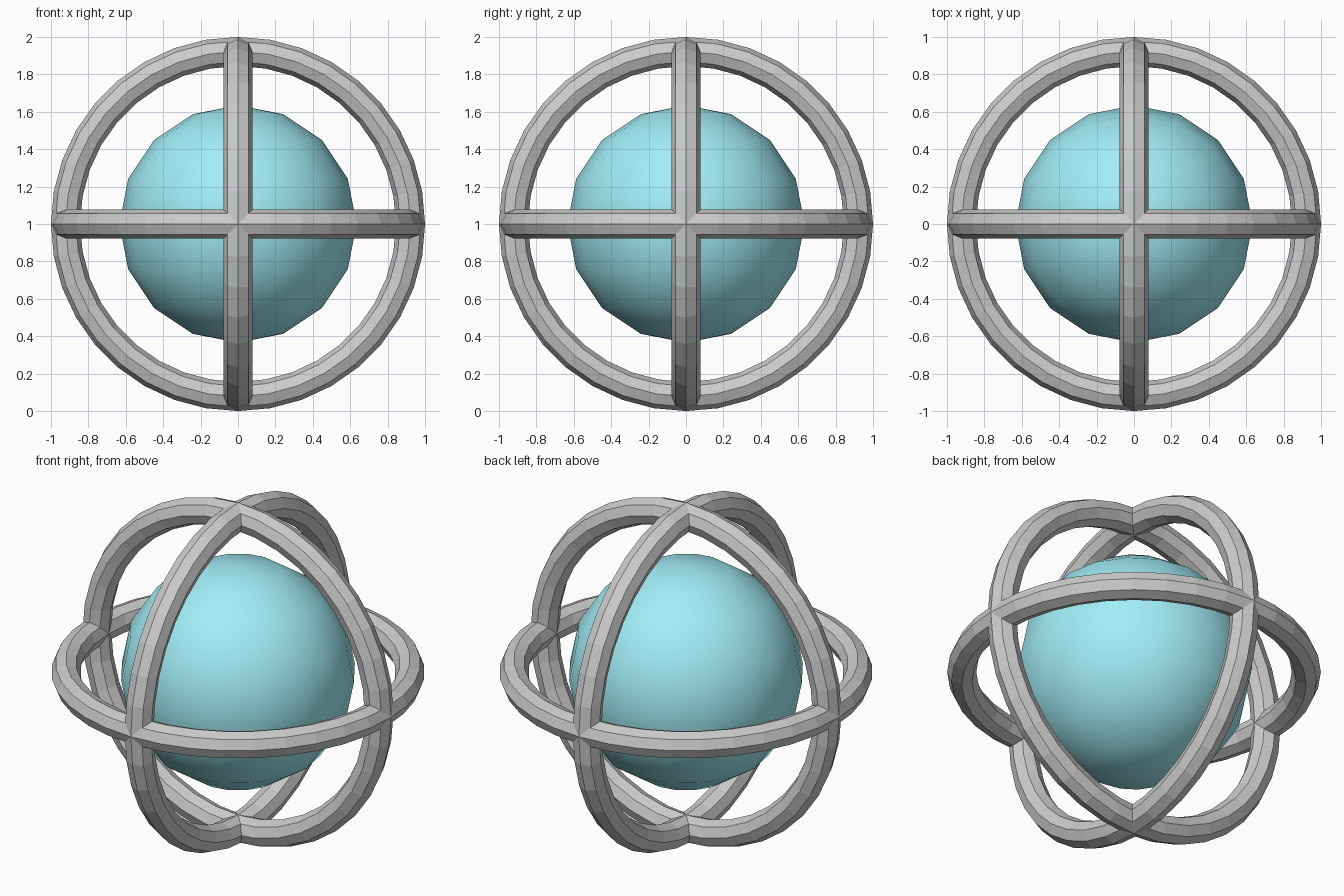
import bpy
from math import radians

if "Cube" in bpy.data.objects:
    bpy.data.objects.remove(bpy.data.objects["Cube"])

CENTRE = (0, 0, 1)


def ring(name, rotation):
    """Flat-faced hoop with an eight-sided tube, outer radius 1."""
    bpy.ops.mesh.primitive_torus_add(
        major_segments=36, minor_segments=8,
        major_radius=0.922, minor_radius=0.078,
        location=CENTRE, rotation=rotation)
    obj = bpy.context.object
    obj.name = name
    bpy.ops.object.shade_flat()
    return obj


# Three hoops at right angles
ring("horizontal_ring", (0, 0, 0))
ring("front_ring", (radians(90), 0, 0))
ring("side_ring", (0, radians(90), 0))

# Smooth low-poly core
bpy.ops.mesh.primitive_uv_sphere_add(
    segments=16, ring_count=8, radius=0.635, location=CENTRE)
core = bpy.context.object
core.name = "core_sphere"
bpy.ops.object.shade_smooth()
cyan = bpy.data.materials.new("cyan")
cyan.diffuse_color = (0.36, 0.85, 0.93, 1)
cyan.use_nodes = True
cyan.node_tree.nodes["Principled BSDF"].inputs["Base Color"].default_value = cyan.diffuse_color
core.data.materials.append(cyan)
